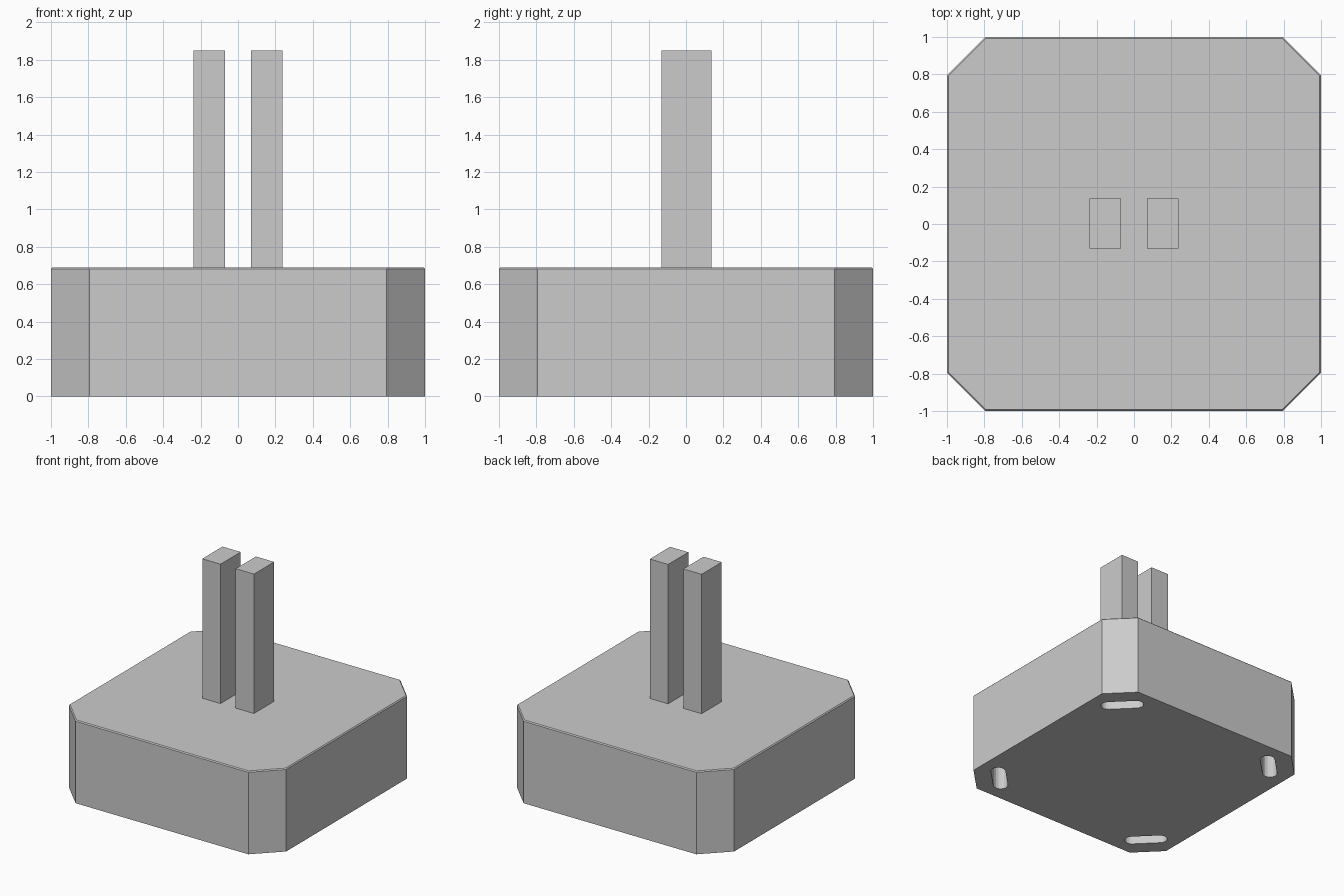
import bpy, bmesh, math
from mathutils import Matrix

cube = bpy.data.objects.get("Cube")
if cube:
    bpy.data.objects.remove(cube, do_unlink=True)

# Single grey finish
grey = bpy.data.materials.new("light_grey")
grey.use_nodes = True
colour = (0.6, 0.6, 0.6, 1)
grey.diffuse_color = colour
grey.node_tree.nodes["Principled BSDF"].inputs["Base Color"].default_value = colour


def prism(name, outline, z0, z1, bevel_top=0.0):
    """Extrude a flat outline from z0 to z1, optionally easing the top rim."""
    bm = bmesh.new()
    base = bm.faces.new([bm.verts.new((x, y, z0)) for x, y in outline])
    ext = bmesh.ops.extrude_face_region(bm, geom=[base])["geom"]
    top = [v for v in ext if isinstance(v, bmesh.types.BMVert)]
    bmesh.ops.translate(bm, verts=top, vec=(0, 0, z1 - z0))
    bmesh.ops.recalc_face_normals(bm, faces=bm.faces)
    if bevel_top:
        rim = [e for e in bm.edges if all(v.co.z > z1 - 1e-4 for v in e.verts)]
        bmesh.ops.bevel(bm, geom=rim, offset=bevel_top, segments=1, affect='EDGES')
    mesh = bpy.data.meshes.new(name)
    bm.to_mesh(mesh)
    bm.free()
    mesh.materials.append(grey)
    obj = bpy.data.objects.new(name, mesh)
    bpy.context.collection.objects.link(obj)
    return obj


def slot_outline(length, width, steps=8):
    """Rounded slot along x."""
    r, half = width / 2, (length - width) / 2
    pts = []
    for side in (1, -1):
        for i in range(steps + 1):
            a = -math.pi / 2 + math.pi * i / steps
            pts.append((side * (half + r * math.cos(a)), side * r * math.sin(a)))
    return pts


# Base block with cut corners
e, c = 1.0, 0.795
octagon = [(c, -e), (e, -c), (e, c), (c, e), (-c, e), (-e, c), (-e, -c), (-c, -e)]
body = prism("base_block", octagon, 0, 0.69, bevel_top=0.008)

# Blind slots in the underside, one along each cut corner
for i in range(4):
    angle = math.radians(45 + 90 * i)
    cutter = prism("slot_cutter", slot_outline(0.34, 0.115), -0.1, 0.4)
    cutter.matrix_world = (Matrix.Rotation(angle, 4, 'Z')
                           @ Matrix.Translation((1.075, 0, 0))
                           @ Matrix.Rotation(math.pi / 2, 4, 'Z'))
    cutter.hide_render = True
    cutter.hide_set(True)
    mod = body.modifiers.new("corner_slot", 'BOOLEAN')
    mod.operation = 'DIFFERENCE'
    mod.solver = 'EXACT'
    mod.object = cutter

# Pair of upright prongs
for name, s in (("left_prong", 1), ("right_prong", -1)):
    prism(name, [(s * 0.07, -0.13), (s * 0.238, -0.13), (s * 0.238, 0.135), (s * 0.07, 0.135)],
          0.685, 1.85)
